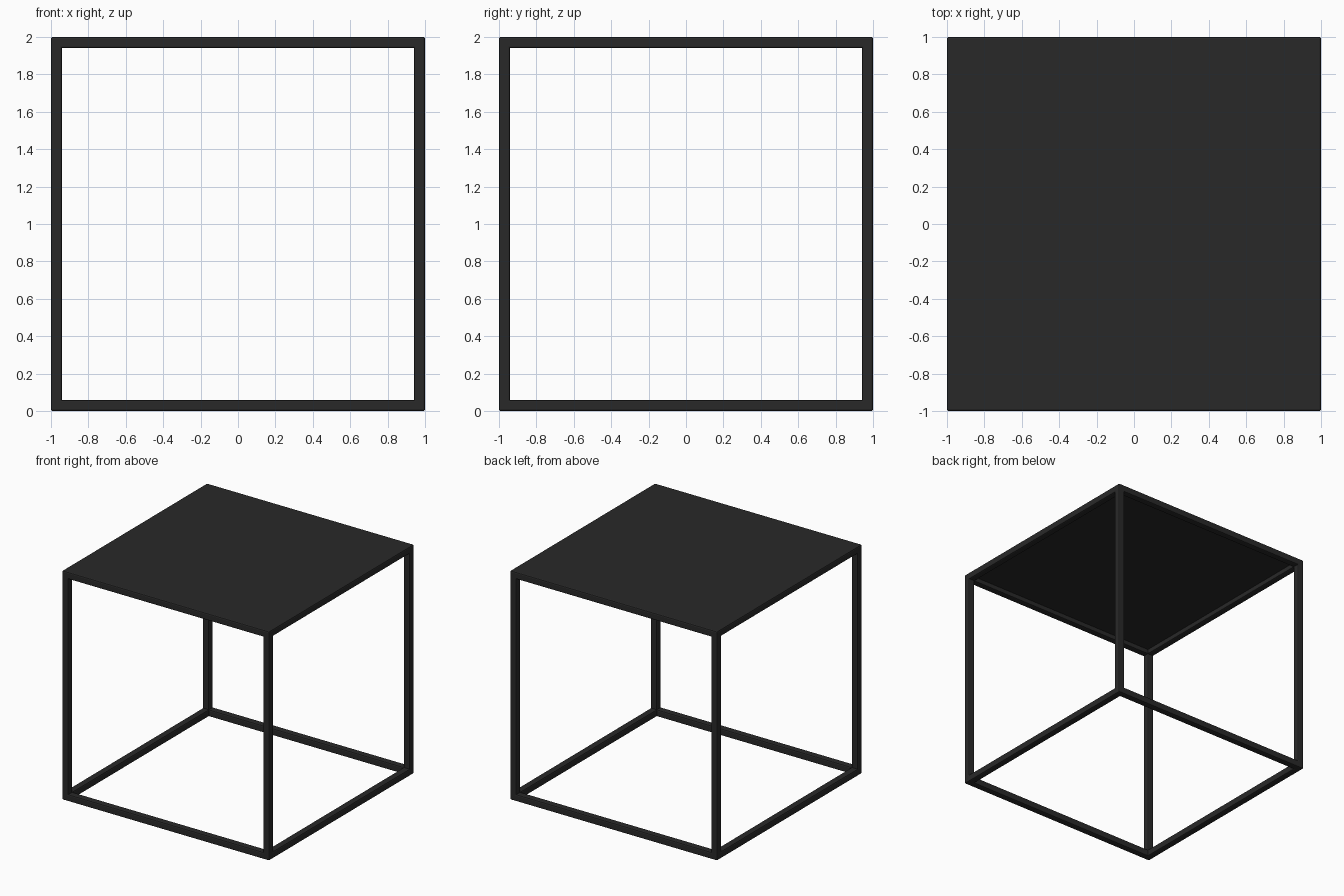
import bpy
from itertools import product

if "Cube" in bpy.data.objects:
    bpy.data.objects.remove(bpy.data.objects["Cube"])

HALF = 1.0      # half of the overall size
T = 0.06        # bar thickness
C = HALF - T / 2

mat = bpy.data.materials.new("black_metal")
mat.diffuse_color = (0.022, 0.022, 0.022, 1)
mat.use_nodes = True
mat.node_tree.nodes["Principled BSDF"].inputs["Base Color"].default_value = mat.diffuse_color


def box(name, centre, size, bevel):
    bpy.ops.mesh.primitive_cube_add(size=1, location=centre)
    ob = bpy.context.object
    ob.name = name
    ob.scale = size
    bpy.ops.object.transform_apply(location=False, rotation=False, scale=True)
    ob.data.materials.append(mat)
    if bevel:
        mod = ob.modifiers.new("edge", 'BEVEL')
        mod.width = bevel
        mod.segments = 2
    return ob


# Twelve square bars: four along each axis
names = ("width_rail", "depth_rail", "post")
for axis in range(3):
    for a, b in product((-C, C), repeat=2):
        centre = [a, b]
        centre.insert(axis, 0)
        centre[2] += HALF
        size = [T, T, T]
        size[axis] = 2 * HALF
        box(names[axis], centre, size, 0.01)

# Thin top panel, flush with the upper rails
box("top_panel", (0, 0, 1.99), (1.97, 1.97, 0.02), 0)
